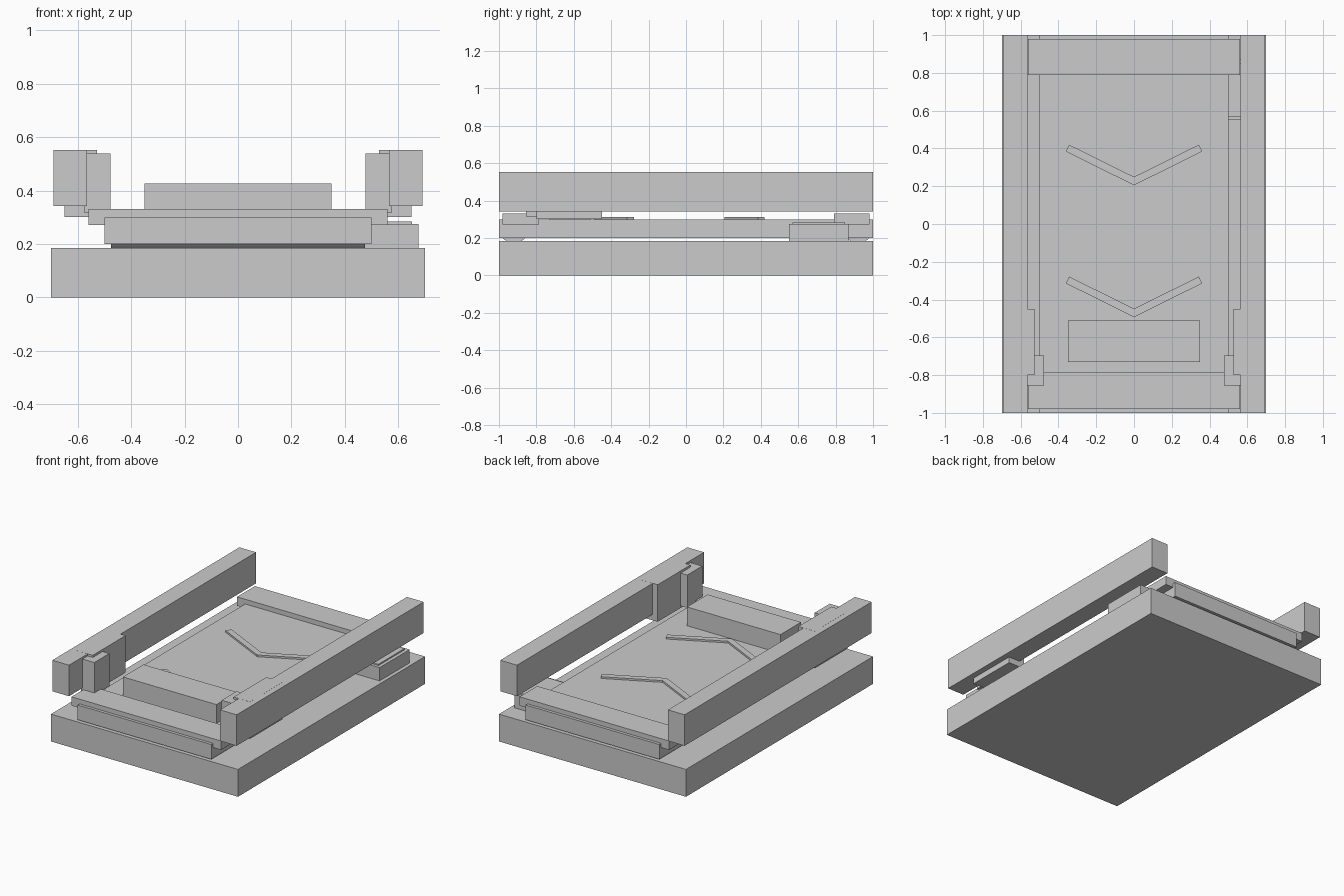
import bpy
from math import pi

if "Cube" in bpy.data.objects:
    bpy.data.objects.remove(bpy.data.objects["Cube"])


def box(name, x, y, z, angle=0.0):
    """Box from (min, max) ranges on each axis, optionally turned about z."""
    mid = [(a + b) / 2 for a, b in (x, y, z)]
    bpy.ops.mesh.primitive_cube_add(size=1, location=mid, rotation=(0, 0, angle))
    ob = bpy.context.object
    ob.name = name
    ob.scale = [b - a for a, b in (x, y, z)]
    return ob


def side_box(name, s, x, y, z):
    """Box mirrored to side s (+1 right, -1 left)."""
    return box(name, sorted((s * x[0], s * x[1])), y, z)


# Base and raised bed
box("base", (-0.7, 0.7), (-1, 1), (0, 0.185))
box("bed_slab", (-0.5, 0.5), (-1, 1), (0.2, 0.3))

# Cross bars over each end of the bed, with a roller beneath
box("front_cross_bar", (-0.56, 0.56), (-0.98, -0.785), (0.272, 0.332))
box("back_cross_bar", (-0.56, 0.56), (0.79, 0.98), (0.272, 0.332))
for label, y in (("front", -0.92), ("back", 0.92)):
    bpy.ops.mesh.primitive_cylinder_add(vertices=16, radius=0.078, depth=0.95,
                                        location=(0, y, 0.25), rotation=(0, pi / 2, 0))
    bpy.context.object.name = label + "_roller"
    bpy.ops.object.shade_smooth_by_angle()

# Side rails with their inner housings and blocks
for label, s in (("left", -1), ("right", 1)):
    side_box(label + "_rail", s, (0.565, 0.69), (-1, 1), (0.342, 0.552))
    side_box(label + "_rail_housing", s, (0.527, 0.65), (-0.8, -0.45), (0.302, 0.5525))
    side_box(label + "_rail_block", s, (0.477, 0.575), (-0.855, -0.695), (0.316, 0.538))

# Raised pad at the front
box("pad", (-0.35, 0.35), (-0.73, -0.51), (0.295, 0.427))

# Chevron markers on the bed
for label, y in (("front", -0.385), ("back", 0.313)):
    for side, s in (("left", -1), ("right", 1)):
        box(f"{label}_chevron_{side}", (s * 0.173 - 0.2, s * 0.173 + 0.2),
            (y - 0.02, y + 0.02), (0.29, 0.312), s * 0.46)

# Side box with lid at the back right
box("side_box", (0.475, 0.675), (0.55, 0.87), (0.18, 0.275))
box("side_box_lid", (0.5, 0.652), (0.57, 0.85), (0.27, 0.284))
